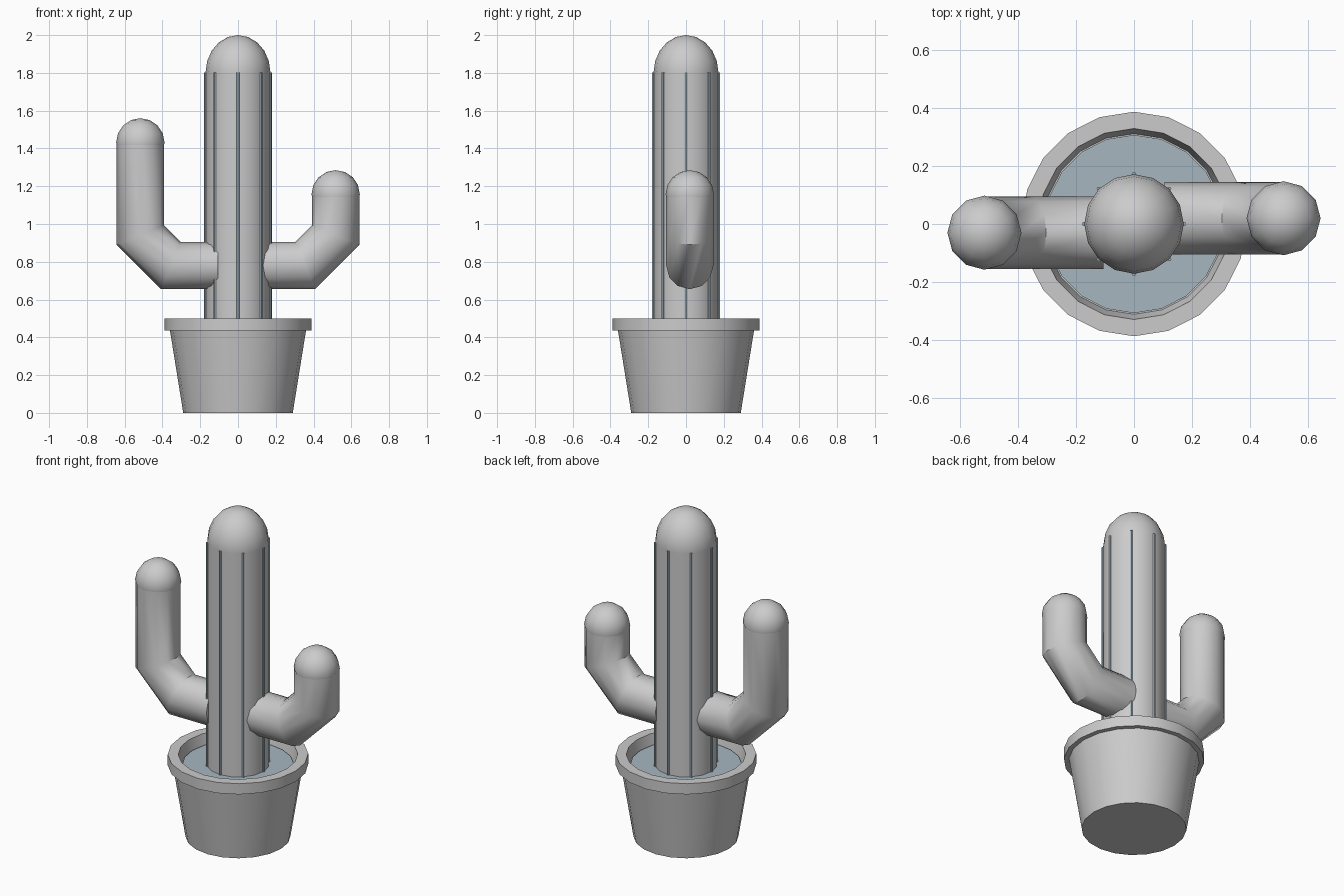
import bpy, bmesh
from math import sin, cos, pi, radians

if "Cube" in bpy.data.objects:
    bpy.data.objects.remove(bpy.data.objects["Cube"])

accent = bpy.data.materials.new("slate")
accent.diffuse_color = (0.38, 0.47, 0.53, 1)
accent.use_nodes = True
accent.node_tree.nodes["Principled BSDF"].inputs["Base Color"].default_value = accent.diffuse_color


def finish(name, bm, mat=None):
    bmesh.ops.recalc_face_normals(bm, faces=bm.faces)
    me = bpy.data.meshes.new(name)
    bm.to_mesh(me)
    bm.free()
    ob = bpy.data.objects.new(name, me)
    bpy.context.collection.objects.link(ob)
    if mat:
        me.materials.append(mat)
    bpy.ops.object.select_all(action='DESELECT')
    ob.select_set(True)
    bpy.context.view_layer.objects.active = ob
    bpy.ops.object.shade_smooth_by_angle(angle=radians(40))
    return ob


def skin(name, rings, mat=None):
    """Bridge equal-length rings of points and cap both ends."""
    bm = bmesh.new()
    rows = [[bm.verts.new(p) for p in ring] for ring in rings]
    n = len(rows[0])
    for a, b in zip(rows, rows[1:]):
        for i in range(n):
            j = (i + 1) % n
            bm.faces.new((a[i], a[j], b[j], b[i]))
    bm.faces.new(rows[0])
    bm.faces.new(rows[-1])
    return finish(name, bm, mat)


def lathe(name, profile, sides, mat=None, x=0, y=0):
    rings = [[(x + r * cos(2 * pi * i / sides), y + r * sin(2 * pi * i / sides), z)
              for i in range(sides)] for r, z in profile]
    return skin(name, rings, mat)


def ball(name, loc, r, rz, segs, rows):
    bm = bmesh.new()
    bmesh.ops.create_uvsphere(bm, u_segments=segs, v_segments=rows, radius=1)
    bmesh.ops.scale(bm, vec=(r, r, rz), verts=bm.verts)
    bmesh.ops.translate(bm, vec=loc, verts=bm.verts)
    return finish(name, bm)


# Pot with overhanging rim, and the soil inside
lathe("pot", [(0.29, 0), (0.36, 0.435), (0.388, 0.435), (0.388, 0.5),
              (0.33, 0.5), (0.312, 0.42)], 20)
lathe("soil", [(0.308, 0.42), (0.308, 0.44)], 20, accent)

# Trunk and its rounded top
lathe("trunk", [(0.172, 0.43), (0.172, 1.8)], 16)
ball("trunk_top", (0, 0, 1.8), 0.172, 0.2, 16, 10)

# Thin ribs around the trunk
for k in range(8):
    a = k * pi / 4
    lathe(f"rib_{k + 1}", [(0.008, 0.43), (0.008, 1.803)], 6, accent,
          0.172 * cos(a), 0.172 * sin(a))


# Bent arms with mitred elbows and rounded tips
def arm(name, side, y, top, r=0.125, sides=12):
    path = [(0.105, 0.78, 0), (0.355, 0.78, 22.5), (0.517, 0.942, 67.5), (0.517, top, 90)]
    rings = []
    for x, z, deg in path:
        t = radians(deg)
        s = r / cos(radians(22.5)) if deg % 90 else r
        rings.append([(side * (x - s * sin(t) * sin(a)), y + r * cos(a),
                       z + s * cos(t) * sin(a))
                      for a in (2 * pi * i / sides for i in range(sides))])
    skin(name, rings)
    ball(name + "_tip", (side * 0.517, y, top), 0.128, 0.128, 12, 8)


arm("left_arm", -1, -0.03, 1.432)
arm("right_arm", 1, 0.02, 1.157)
